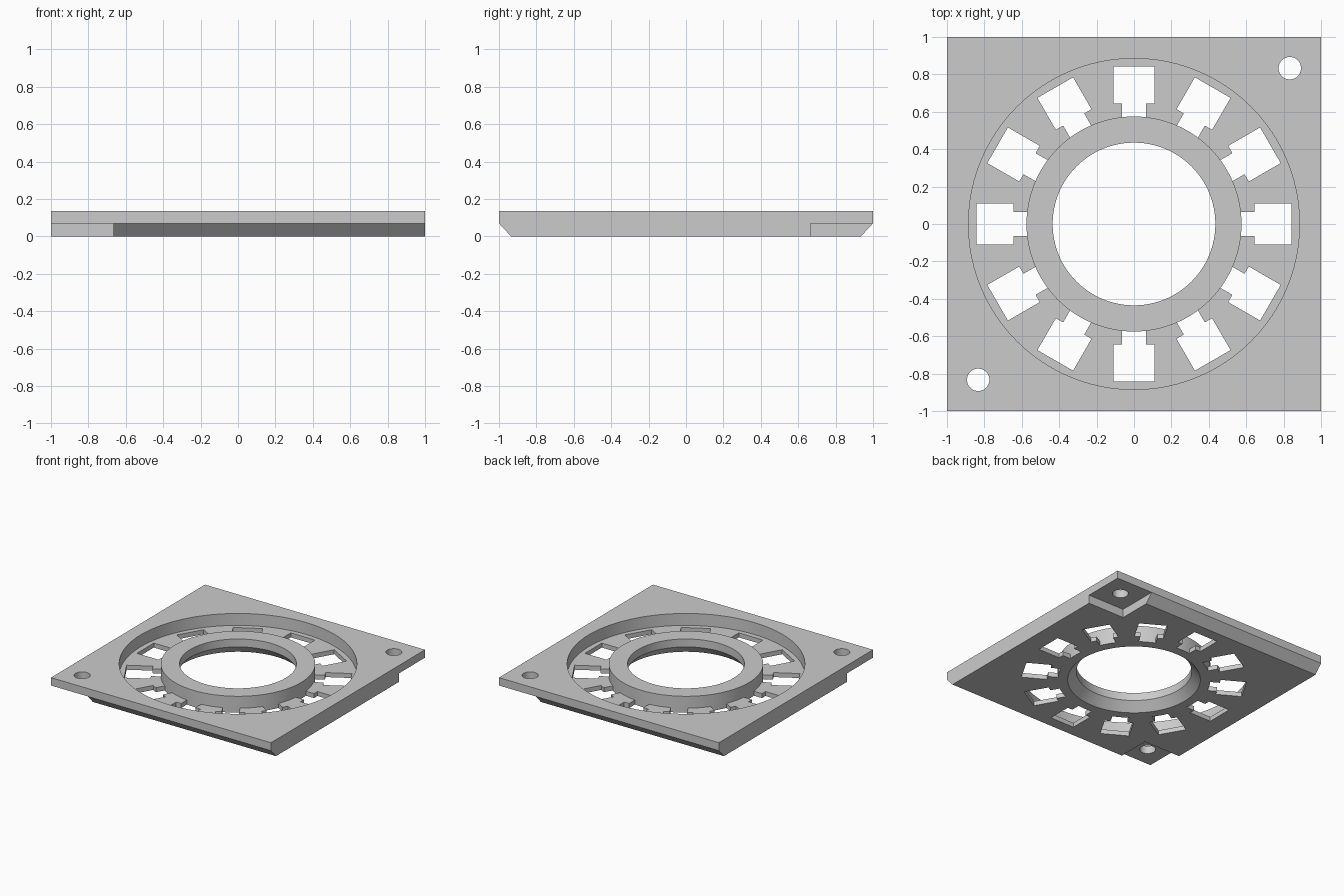
import bpy, bmesh, math
from mathutils import Matrix

TOP, STEP, FLOOR = 0.135, 0.07, 0.037
RING_OUT, RING_IN, RECESS = 0.575, 0.435, 0.885
SEGS = 96

cube = bpy.data.objects.get("Cube")
if cube:
    bpy.data.objects.remove(cube)

grey = bpy.data.materials.new("light grey")
grey.use_nodes = True
colour = (0.6, 0.6, 0.6, 1)
grey.diffuse_color = colour
grey.node_tree.nodes["Principled BSDF"].inputs["Base Color"].default_value = colour


def finish(bm, name):
    bmesh.ops.recalc_face_normals(bm, faces=bm.faces)
    mesh = bpy.data.meshes.new(name)
    bm.to_mesh(mesh)
    bm.free()
    mesh.materials.append(grey)
    obj = bpy.data.objects.new(name, mesh)
    bpy.context.collection.objects.link(obj)
    return obj


def prism(bm, points, direction):
    """Extrude a closed outline along a direction."""
    face = bm.faces.new([bm.verts.new(p) for p in points])
    new = bmesh.ops.extrude_face_region(bm, geom=[face])["geom"]
    verts = [v for v in new if isinstance(v, bmesh.types.BMVert)]
    bmesh.ops.translate(bm, verts=verts, vec=direction)


def circle(r, z, x=0, y=0, n=SEGS):
    turns = [math.tau * i / n for i in range(n)]
    return [(x + r * math.cos(a), y + r * math.sin(a), z) for a in turns]


def select_only(obj):
    bpy.ops.object.select_all(action="DESELECT")
    obj.select_set(True)
    bpy.context.view_layer.objects.active = obj


def cut(target, bm):
    cutter = finish(bm, "cutter")
    cutter.hide_render = True
    mod = target.modifiers.new("cut", "BOOLEAN")
    mod.operation, mod.solver, mod.object = "DIFFERENCE", "EXACT", cutter
    select_only(target)
    bpy.ops.object.modifier_apply(modifier=mod.name)
    bpy.data.objects.remove(cutter)


# Square plate with its lower front and back edges bevelled
bm = bmesh.new()
half = [(1, TOP), (1, STEP), (0.935, 0)]
outline = half + [(-y, z) for y, z in reversed(half)]
prism(bm, [(-1, y, z) for y, z in outline], (2, 0, 0))
plate = finish(bm, "base_plate")

# Corner notches underneath
bm = bmesh.new()
for s in (-1, 1):
    corners = [(0.665, 0.665), (1.1, 0.665), (1.1, 1.1), (0.665, 1.1)]
    prism(bm, [(s * x, s * y, -0.1) for x, y in corners], (0, 0, 0.1 + STEP))
cut(plate, bm)

# Round recess
bm = bmesh.new()
prism(bm, circle(RECESS, FLOOR), (0, 0, 0.3))
cut(plate, bm)

# Centre opening and the two mounting holes
bm = bmesh.new()
prism(bm, circle(RING_OUT, -0.1), (0, 0, 0.4))
for s in (-1, 1):
    prism(bm, circle(0.06, -0.1, s * 0.833, s * 0.833, 40), (0, 0, 0.4))
cut(plate, bm)

# Twelve T-shaped slots in the recess floor
bm = bmesh.new()
side = [(0.065, 0.56), (0.065, 0.645), (0.11, 0.645), (0.11, 0.842)]
slot = side + [(-x, y) for x, y in reversed(side)]
for i in range(12):
    turn = Matrix.Rotation(math.tau * i / 12, 3, "Z")
    prism(bm, [turn @ Matrix.Identity(3).col[2] * -0.1 + turn.col[0] * x + turn.col[1] * y
               for x, y in slot], (0, 0, 0.2))
cut(plate, bm)

# Raised centre ring, flared at the bottom
bm = bmesh.new()
profile = [(0.5, 0), (RING_OUT, 0), (RING_OUT, TOP), (RING_IN, TOP), (RING_IN, STEP)]
loops = [[bm.verts.new(p) for p in circle(r, z)] for r, z in profile]
for k, low in enumerate(loops):
    high = loops[(k + 1) % len(loops)]
    for i in range(SEGS):
        j = (i + 1) % SEGS
        bm.faces.new((low[i], low[j], high[j], high[i]))
ring = finish(bm, "centre_ring")

for obj in (plate, ring):
    select_only(obj)
    bpy.ops.object.shade_smooth_by_angle(angle=math.radians(30))
